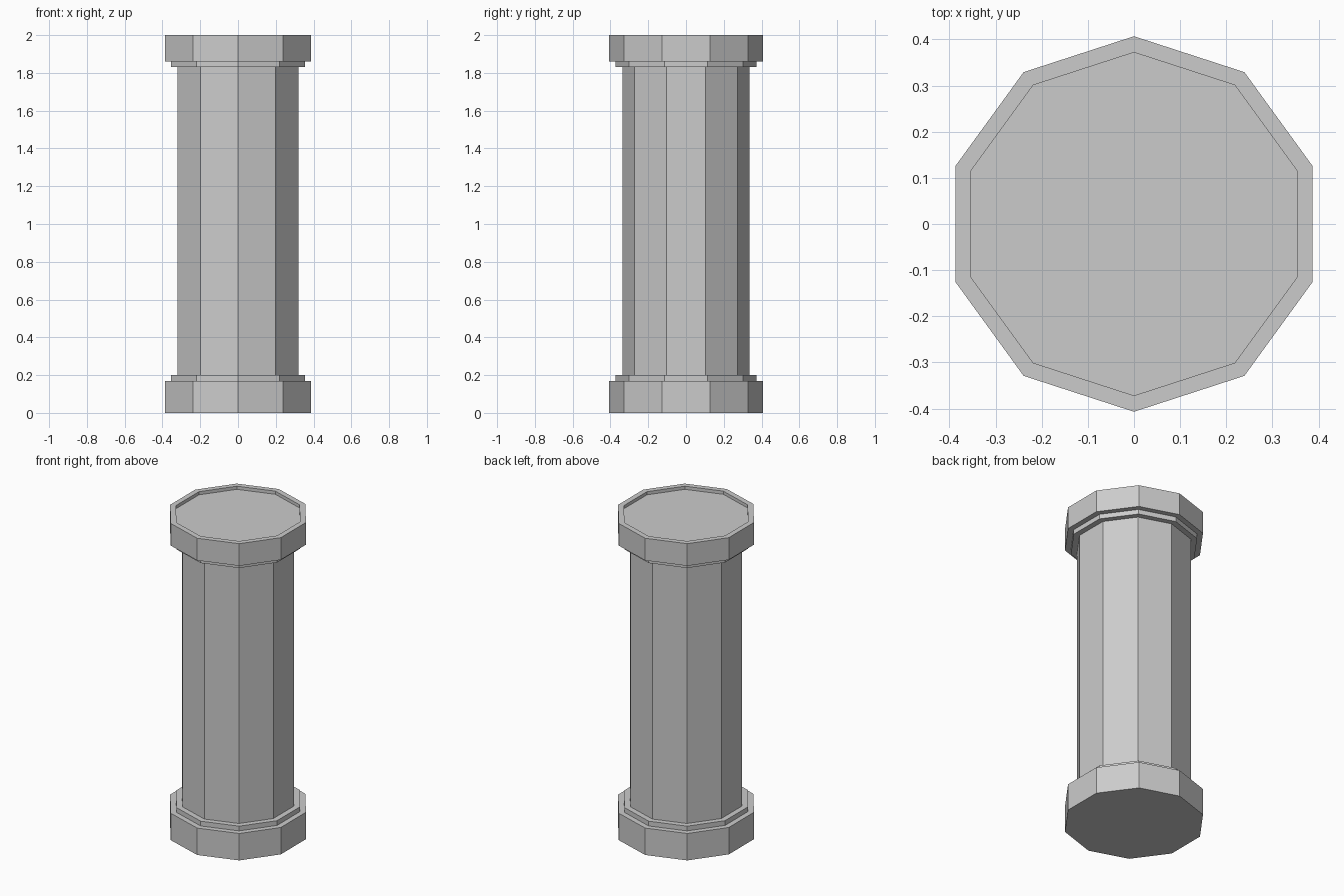
import bpy
import math

SIDES = 10

cube = bpy.data.objects.get("Cube")
if cube:
    bpy.data.objects.remove(cube, do_unlink=True)

stone = bpy.data.materials.new("grey_stone")
stone.use_nodes = True
colour = (0.6, 0.6, 0.6, 1)
stone.diffuse_color = colour
stone.node_tree.nodes["Principled BSDF"].inputs["Base Color"].default_value = colour


def turned_part(name, profile):
    """Stack decagon rings from (radius, z) pairs and close both ends."""
    verts, faces = [], []
    for radius, z in profile:
        for i in range(SIDES):
            a = math.tau * i / SIDES - math.pi / 2
            verts.append((radius * math.cos(a), radius * math.sin(a), z))
    for r in range(len(profile) - 1):
        low, high = r * SIDES, (r + 1) * SIDES
        for i in range(SIDES):
            j = (i + 1) % SIDES
            faces.append((low + i, low + j, high + j, high + i))
    faces.append(tuple(reversed(range(SIDES))))
    faces.append(tuple(range(len(verts) - SIDES, len(verts))))
    mesh = bpy.data.meshes.new(name)
    mesh.from_pydata(verts, [], faces)
    mesh.materials.append(stone)
    obj = bpy.data.objects.new(name, mesh)
    bpy.context.collection.objects.link(obj)
    return obj


OUTER, STEP, SHAFT = 0.407, 0.372, 0.336

# Stepped foot
turned_part("base", [(OUTER, 0), (OUTER, 0.17), (STEP, 0.17), (STEP, 0.2)])
# Plain column body
turned_part("shaft", [(SHAFT, 0.2), (SHAFT, 1.83)])
# Stepped head with a shallow recess in its top
turned_part("capital", [(STEP, 1.83), (STEP, 1.86), (OUTER, 1.86),
                        (OUTER, 2), (STEP, 2), (STEP, 1.98)])
